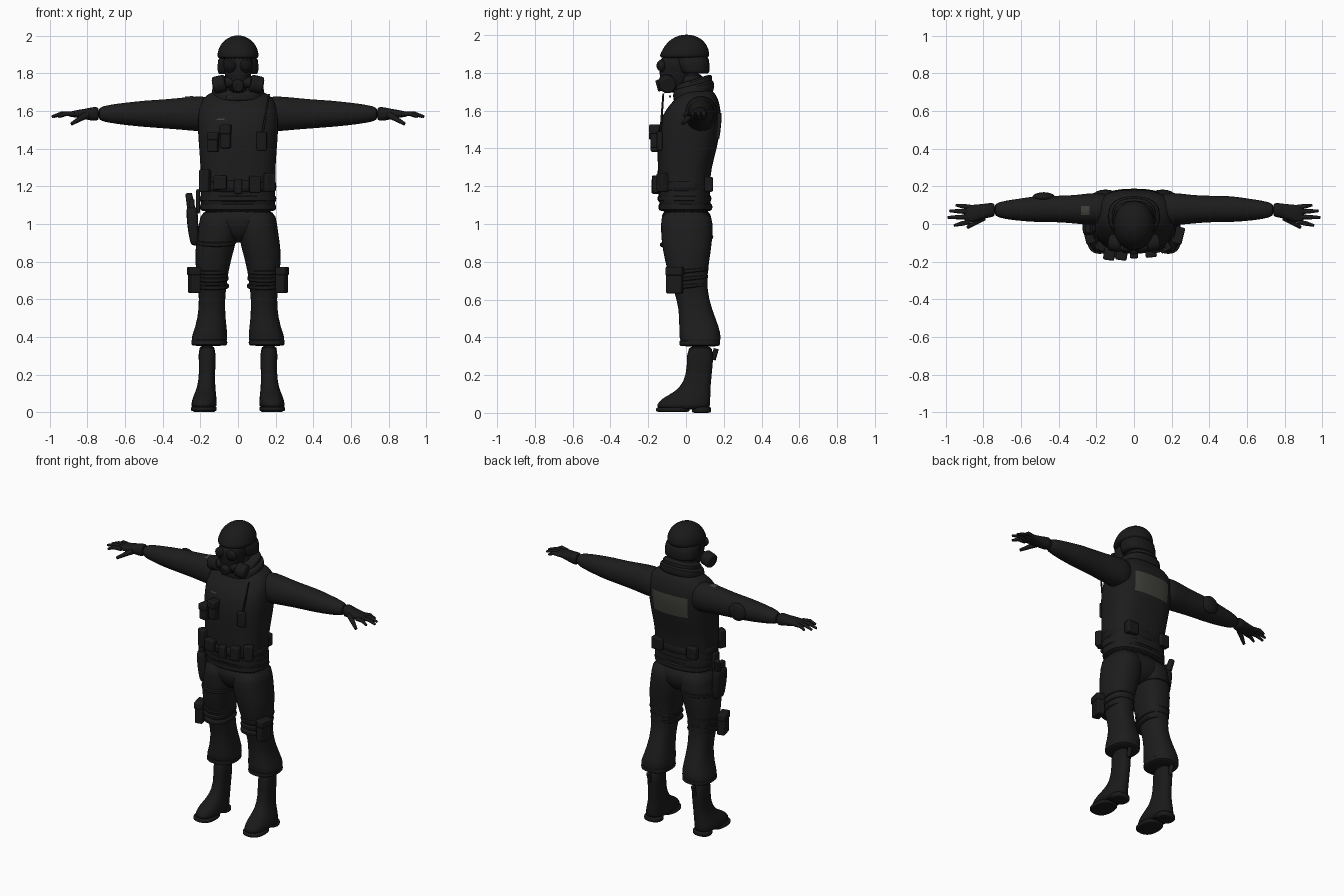
import bpy, bmesh, math
from mathutils import Vector

if "Cube" in bpy.data.objects:
    bpy.data.objects.remove(bpy.data.objects["Cube"], do_unlink=True)


def material(name, r, g, b):
    mat = bpy.data.materials.new(name)
    mat.diffuse_color = (r, g, b, 1)
    mat.use_nodes = True
    mat.node_tree.nodes["Principled BSDF"].inputs["Base Color"].default_value = (r, g, b, 1)
    return mat


cloth = material("black cloth", .012, .012, .012)
gear = material("black gear", .010, .010, .010)
glass = material("dark lens", .006, .006, .007)
grey = material("grey patch", .05, .05, .043)


def finish(bm, name, mat, angle=60, subdivide=0, bevel=0):
    """Turn a bmesh into a shaded object."""
    bmesh.ops.recalc_face_normals(bm, faces=bm.faces)
    mesh = bpy.data.meshes.new(name)
    bm.to_mesh(mesh)
    bm.free()
    mesh.materials.append(mat)
    ob = bpy.data.objects.new(name, mesh)
    bpy.context.collection.objects.link(ob)
    if bevel:
        mod = ob.modifiers.new("Bevel", 'BEVEL')
        mod.width, mod.segments = bevel, 2
    if subdivide:
        mod = ob.modifiers.new("Subdivision", 'SUBSURF')
        mod.levels = mod.render_levels = subdivide
    bpy.ops.object.select_all(action='DESELECT')
    ob.select_set(True)
    bpy.context.view_layer.objects.active = ob
    bpy.ops.object.shade_smooth_by_angle(angle=math.radians(angle))
    return ob


def loft(name, sections, mat=cloth, axis="z", side=1, power=2.4, tilt=0, sides=20, subdivide=1):
    """Skin rounded sections: (position, low u, high u, low v, high v)."""
    bm = bmesh.new()
    rings = []
    for pos, u0, u1, v0, v1 in sections:
        ring = []
        for i in range(sides):
            t = math.tau * i / sides
            c, s = math.cos(t), math.sin(t)
            u = (u0 + u1) / 2 + (u1 - u0) / 2 * math.copysign(abs(c) ** (2 / power), c)
            v = (v0 + v1) / 2 + (v1 - v0) / 2 * math.copysign(abs(s) ** (2 / power), s)
            x, y, z = (u, v, pos + tilt * v) if axis == "z" else (pos, u, v)
            ring.append(bm.verts.new((x * side, y, z)))
        rings.append(ring)
    for a, b in zip(rings, rings[1:]):
        for i in range(sides):
            j = (i + 1) % sides
            bm.faces.new((a[i], a[j], b[j], b[i]))
    bm.faces.new(rings[0])
    bm.faces.new(rings[-1])
    return finish(bm, name, mat, subdivide=subdivide)


def band(name, z, height, x0, x1, y0, y1, mat=gear, side=1, tilt=0, inset=.012):
    """Soft strap wrapped around a limb or the waist."""
    h = height / 2
    inner = (x0 + inset, x1 - inset, y0 + inset, y1 - inset)
    outer = (x0, x1, y0, y1)
    rows = [(z - h, *inner), (z - h * .8, *outer), (z + h * .8, *outer), (z + h, *inner)]
    return loft(name, rows, mat, side=side, tilt=tilt)


def box(name, centre, size, mat=gear, bevel=.008, turn=0):
    bm = bmesh.new()
    bmesh.ops.create_cube(bm, size=1)
    for v in bm.verts:
        v.co = Vector(a * b for a, b in zip(v.co, size))
    ob = finish(bm, name, mat, 40, bevel=bevel)
    ob.location, ob.rotation_euler = centre, (0, 0, turn)
    return ob


def rod(name, start, end, r0, r1, mat=gear, sides=12, bevel=0):
    bm = bmesh.new()
    way = Vector(end) - Vector(start)
    bmesh.ops.create_cone(bm, cap_ends=True, segments=sides, radius1=r0, radius2=r1, depth=way.length)
    ob = finish(bm, name, mat, 50, bevel=bevel)
    ob.location = (Vector(start) + Vector(end)) / 2
    ob.rotation_euler = way.to_track_quat('Z', 'Y').to_euler()
    return ob


def ball(name, centre, size, mat=gear):
    bm = bmesh.new()
    bmesh.ops.create_uvsphere(bm, u_segments=20, v_segments=12, radius=1)
    ob = finish(bm, name, mat, 80)
    ob.location, ob.scale = centre, size
    return ob


def patch(name, target, centre, width, height, flat=False):
    """Thin cloth patch hugging the target surface."""
    bm = bmesh.new()
    bmesh.ops.create_grid(bm, x_segments=12, y_segments=8, size=.5)
    for v in bm.verts:
        a, b = v.co.x * width, v.co.y * height
        v.co = Vector(centre) + Vector((a, b, 0) if flat else (a, 0, b))
    ob = finish(bm, name, grey)
    mod = ob.modifiers.new("Wrap", 'SHRINKWRAP')
    mod.target, mod.offset, mod.wrap_mode = target, .004, 'ABOVE_SURFACE'
    return ob


# Torso, hips and collar
torso_rows = [(1.04, .2, -.13, .135), (1.12, .2, -.145, .13), (1.2, .197, -.147, .125),
              (1.3, .2, -.15, .135), (1.4, .207, -.152, .165), (1.5, .215, -.15, .182),
              (1.58, .215, -.125, .187), (1.64, .205, -.08, .178), (1.685, .175, -.035, .16),
              (1.72, .1, -.01, .13)]
torso = loft("vest", [(z, -w, w, a, b) for z, w, a, b in torso_rows], power=2.7, sides=28)
hips = [(1.1, .195, -.135, .13), (1, .207, -.13, .142), (.94, .14, -.1, .12), (.9, .05, -.05, .07)]
loft("trouser_seat", [(z, -w, w, a, b) for z, w, a, b in hips])
band("collar_lower", 1.695, .07, -.14, .14, -.07, .15, cloth, tilt=.25)
band("collar_upper", 1.725, .06, -.12, .12, -.06, .14, cloth, tilt=.3)
patch("back_patch", torso, (0, .2, 1.52), .28, .14)
patch("chest_tag", torso, (-.1, -.16, 1.57), .05, .008)

# Belt and vest hem
band("belt", 1.2, .07, -.207, .207, -.16, .135)
band("vest_hem_upper", 1.135, .04, -.207, .207, -.153, .137, cloth)
band("vest_hem_lower", 1.09, .045, -.205, .205, -.148, .142, cloth)
for x, y, z, w, h, turn in [(-.175, -.12, 1.23, .055, .12, -.5), (-.095, -.155, 1.22, .07, .075, -.1),
                            (0, -.16, 1.2, .045, .08, 0), (.09, -.155, 1.21, .06, .09, .1),
                            (.165, -.125, 1.22, .06, .1, .5), (.12, .12, 1.21, .08, .08, 0),
                            (-.13, .118, 1.21, .07, .08, 0)]:
    box("belt_pouch", (x, y, z), (w, .045, h), turn=turn)

# Chest pouches and radio
for x, z, h in [(-.132, 1.435, .105), (-.066, 1.465, .125)]:
    box("chest_pouch", (x, -.155, z), (.055, .06, h), turn=-.15)
    box("chest_pouch_flap", (x, -.165, z + h * .3), (.06, .055, h * .4), turn=-.15)
box("radio", (.125, -.14, 1.44), (.055, .025, .1), turn=.2)
rod("radio_antenna", (.13, -.135, 1.48), (.165, -.12, 1.69), .006, .005)

# Helmet and gas mask
dome = [(1.875, .105, -.138, .12), (1.89, .111, -.142, .125), (1.925, .107, -.125, .122),
        (1.965, .087, -.098, .1), (1.99, .054, -.06, .066), (2.003, .015, -.02, .025)]
loft("helmet_dome", [(z, -w, w, a, b) for z, w, a, b in dome], gear, power=2.1, sides=28)
skirt = [(1.795, .1, -.02, .118), (1.8, .109, -.035, .125), (1.84, .111, -.05, .126), (1.91, .107, -.08, .122)]
loft("helmet_skirt", [(z, -w, w, a, b) for z, w, a, b in skirt], gear)
loft("neck", [(1.66, -.07, .07, -.03, .1), (1.82, -.075, .075, -.05, .1)])
face = [(1.695, .03, -.11, -.02), (1.72, .052, -.13, .0), (1.78, .068, -.138, .02),
        (1.84, .08, -.148, .03), (1.9, .082, -.13, .03)]
loft("mask_face", [(z, -w, w, a, b) for z, w, a, b in face], gear)
rod("mask_outlet", (0, -.1, 1.745), (0, -.155, 1.73), .036, .03, bevel=.006)
for s in (1, -1):
    ball("lens_rim", (s * .04, -.128, 1.838), (.036, .022, .034))
    ball("lens", (s * .04, -.137, 1.838), (.028, .019, .027), glass)
    rod("mask_filter", (s * .065, -.105, 1.75), (s * .13, -.095, 1.735), .046, .046, sides=20, bevel=.01)
    rod("filter_neck", (s * .03, -.1, 1.755), (s * .07, -.105, 1.75), .03, .03)
box("collar_clip", (-.04, -.085, 1.675), (.04, .01, .012), grey, .002)

# Arms and gloved hands
arm_rows = [(.12, .0, .16, 1.49, 1.675), (.2, -.01, .17, 1.49, 1.682), (.3, .0, .155, 1.5, 1.672),
            (.4, .01, .15, 1.508, 1.662), (.5, .008, .152, 1.515, 1.657), (.6, .015, .137, 1.525, 1.645),
            (.68, .025, .125, 1.537, 1.635), (.75, .04, .11, 1.55, 1.62)]
glove_rows = [(.735, .037, .113, 1.546, 1.624), (.77, .035, .112, 1.548, 1.622), (.8, .028, .107, 1.553, 1.615),
              (.85, .01, .103, 1.565, 1.607), (.89, .008, .1, 1.568, 1.598), (.905, .02, .09, 1.575, 1.592)]
fingers = [(.012, .955, -.008), (.038, .99, .035), (.065, .98, .07), (.09, .945, .1)]
arms = {}
for s in (1, -1):
    arms[s] = loft("sleeve", arm_rows, axis="x", side=s, power=2.1)
    loft("glove", glove_rows, gear, axis="x", side=s)
    for y, tip, tip_y in fingers:
        mid = Vector((s * (.88 + tip) / 2, (y + tip_y) / 2, 1.587))
        rod("finger_base", (s * .87, y, 1.584), mid, .013, .012)
        ball("knuckle", mid, (.012, .012, .012))
        rod("finger_tip", mid, (s * tip, tip_y, 1.57), .012, .007)
    rod("thumb", (s * .8, .035, 1.582), (s * .885, -.018, 1.532), .019, .009)
ball("elbow_pad", (-.48, .143, 1.585), (.06, .026, .058))
patch("shoulder_patch", arms[-1], (-.26, .07, 1.69), .045, .06, flat=True)

# Trousers, knee straps and boots
leg_rows = [(1.08, .0, .198, -.13, .13), (1, .0, .208, -.135, .145), (.92, .005, .22, -.132, .14),
            (.85, .025, .23, -.122, .132), (.75, .05, .225, -.1, .115), (.65, .065, .21, -.065, .112),
            (.55, .07, .207, -.037, .137), (.45, .06, .227, -.037, .178), (.395, .053, .252, -.037, .188),
            (.355, .065, .245, -.022, .175), (.35, .11, .21, .0, .15)]
boot_rows = [(.37, .115, .215, .0, .152), (.25, .12, .207, .008, .142), (.16, .122, .21, -.012, .132),
             (.11, .118, .226, -.06, .13), (.08, .114, .24, -.125, .13), (.045, .112, .25, -.158, .13),
             (.015, .114, .248, -.155, .128)]
for s in (1, -1):
    loft("trouser_leg", leg_rows, side=s)
    loft("boot", boot_rows, gear, side=s)
    band("boot_sole", .017, .024, .112, .252, -.16, .02, side=s, inset=.004)
    band("boot_heel", .016, .032, .12, .24, .03, .133, side=s, inset=.004)
    band("trouser_cuff", .37, .035, .055, .25, -.037, .182, cloth, side=s)
    for z, grow in [(.75, .008), (.71, .005), (.67, .002)]:
        band("thigh_strap", z, .026, .045 + grow / 2, .222 + grow, -.1 - grow, .114 + grow, side=s, tilt=.1)
    box("thigh_pouch", (s * .232, -.06, .7), (.05, .085, .135), turn=-s * .25)
    box("thigh_pouch_flap", (s * .235, -.06, .75), (.056, .092, .045), turn=-s * .25)
    rod("boot_buckle", (s * .165, .145, .28), (s * .165, .16, .34), .012, .014)

# Holster on the right thigh
loft("holster", [(.885, .212, .245, -.045, .02), (.9, .21, .255, -.055, .035), (1, .21, .272, -.06, .045),
                 (1.08, .215, .275, -.06, .05), (1.09, .22, .27, -.05, .04)], gear, side=-1, power=4)
box("pistol_slide", (-.245, -.01, 1.1), (.03, .075, .06), bevel=.005)
rod("pistol_grip", (-.248, .02, 1.08), (-.262, .045, 1.16), .022, .018)
box("holster_hanger", (-.212, -.01, 1.12), (.02, .06, .13))
band("holster_strap", .91, .028, .005, .228, -.14, .147, side=-1, tilt=.15)
